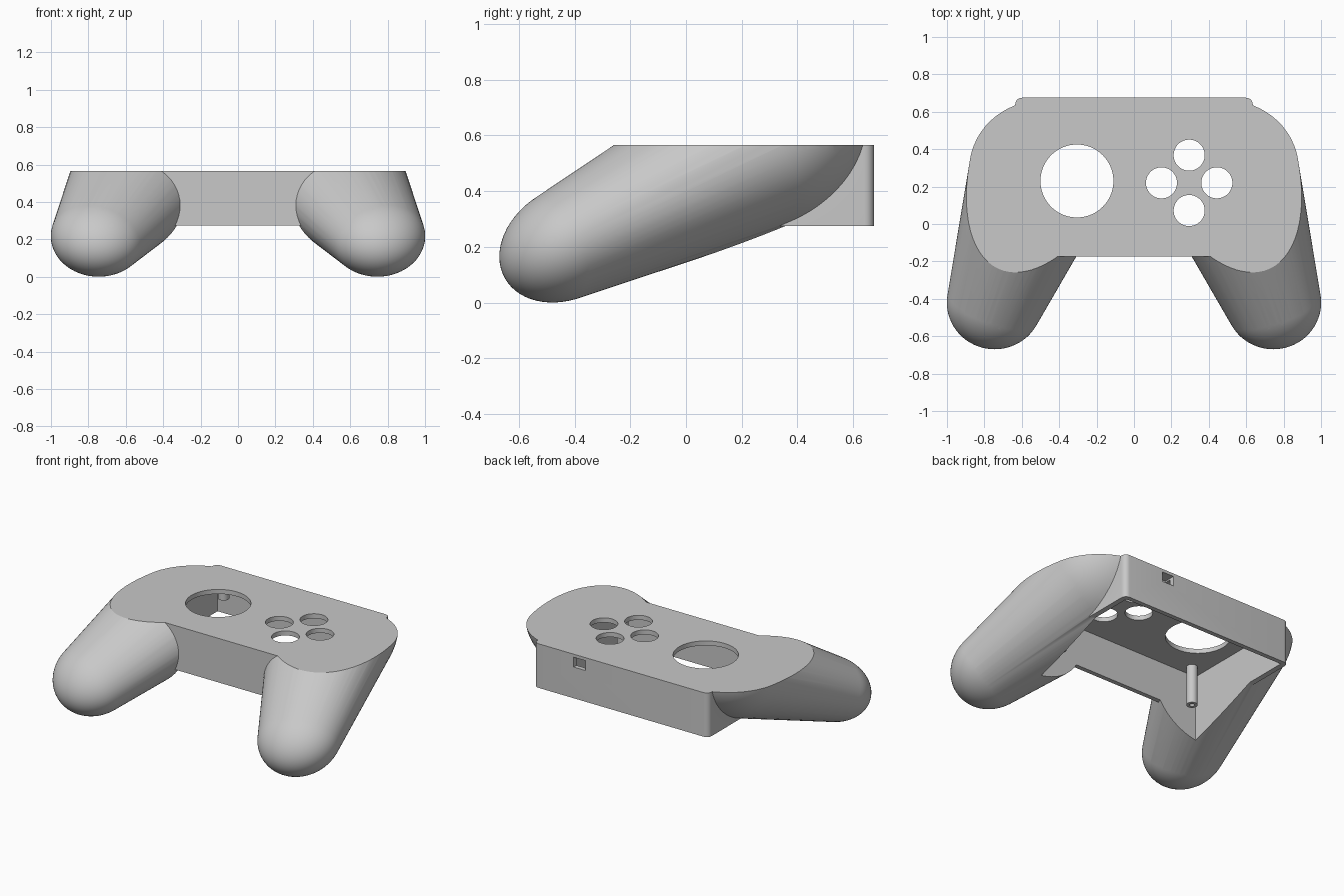
import bpy, bmesh, math
from mathutils import Matrix, Vector

old = bpy.data.objects.get("Cube")
if old:
    bpy.data.objects.remove(old, do_unlink=True)

grey = bpy.data.materials.new("light_grey_plastic")
grey.use_nodes = True
COLOUR = (0.58, 0.58, 0.58, 1)
grey.diffuse_color = COLOUR
grey.node_tree.nodes["Principled BSDF"].inputs["Base Color"].default_value = COLOUR

TOP, BOTTOM, CEILING = 0.565, 0.275, 0.535


def make(name, bm):
    bmesh.ops.recalc_face_normals(bm, faces=bm.faces)
    mesh = bpy.data.meshes.new(name)
    bm.to_mesh(mesh)
    bm.free()
    mesh.materials.append(grey)
    ob = bpy.data.objects.new(name, mesh)
    bpy.context.collection.objects.link(ob)
    return ob


def box(name, low, high, corner=0):
    bm = bmesh.new()
    low, high = Vector(low), Vector(high)
    bmesh.ops.create_cube(bm, size=1, matrix=Matrix.Translation((low + high) / 2)
                          @ Matrix.Diagonal((high - low).to_4d()))
    if corner:
        upright = [e for e in bm.edges
                   if abs(e.verts[0].co.z - e.verts[1].co.z) > 0.01]
        bmesh.ops.bevel(bm, geom=upright, offset=corner, segments=6,
                        profile=0.5, affect='EDGES')
    return make(name, bm)


def cylinder(name, x, y, radius, low, high, sides=64):
    bm = bmesh.new()
    bmesh.ops.create_cone(bm, cap_ends=True, segments=sides, radius1=radius,
                          radius2=radius, depth=high - low,
                          matrix=Matrix.Translation((x, y, (low + high) / 2)))
    return make(name, bm)


def grip(name, side):
    # Hull of two flattened, tilted balls
    bm = bmesh.new()
    tilt = Matrix.Rotation(math.radians(29.6), 4, 'X')
    for centre, size in (((0.745, -0.42, 0.217), 1), ((0.49, 0.29, 0.565), 1.53)):
        shape = Matrix.Diagonal((0.256 * size, 0.264 * size, 0.199 * size, 1))
        place = Matrix.Translation((centre[0] * side, centre[1], centre[2]))
        bmesh.ops.create_uvsphere(bm, u_segments=64, v_segments=32, radius=1,
                                  matrix=place @ tilt @ shape)
    # Keep only the points, so the hull is a single clean skin
    bmesh.ops.delete(bm, geom=bm.edges[:], context='EDGES_FACES')
    bmesh.ops.convex_hull(bm, input=bm.verts[:])
    inside = [v for v in bm.verts if not v.link_faces]
    bmesh.ops.delete(bm, geom=inside, context='VERTS')
    return make(name, bm)


def combine(target, tool, operation='DIFFERENCE'):
    mod = target.modifiers.new(tool.name, 'BOOLEAN')
    mod.operation, mod.object, mod.solver = operation, tool, 'EXACT'
    with bpy.context.temp_override(object=target, active_object=target):
        bpy.ops.object.modifier_apply(modifier=mod.name)
    bpy.data.objects.remove(tool, do_unlink=True)


def smooth(ob, degrees=30):
    bpy.ops.object.select_all(action='DESELECT')
    ob.select_set(True)
    bpy.context.view_layer.objects.active = ob
    bpy.ops.object.shade_smooth_by_angle(angle=math.radians(degrees))


# Body joined with both grips, then trimmed flat on top
shell = box("controller_shell", (-0.635, -0.175, BOTTOM), (0.635, 0.675, 0.6), 0.035)
for side in (-1, 1):
    combine(shell, grip("grip", side), 'UNION')
combine(shell, box("top_trim", (-2, -2, TOP), (2, 2, 2)))

# Open cavity underneath
combine(shell, box("cavity", (-0.6, -0.145, -0.5), (0.6, 0.645, CEILING)))

# Thumb pad opening, four button openings and cable slot
combine(shell, cylinder("pad_hole", -0.305, 0.23, 0.195, 0.5, 0.7, 96))
for dx, dy in ((0, 1), (0, -1), (1, 0), (-1, 0)):
    combine(shell, cylinder("button_hole", 0.295 + 0.148 * dx, 0.22 + 0.148 * dy,
                            0.083, 0.5, 0.7))
combine(shell, box("cable_slot", (0.26, 0.6, 0.48), (0.345, 0.75, 0.545)))
smooth(shell)

# Screw posts: long at the front, short at the rear
for label, y, low in (("front", -0.07, BOTTOM), ("rear", 0.58, 0.41)):
    for word, x in (("left", 0.51), ("right", -0.51)):
        post = cylinder(f"{label}_{word}_screw_post", x, y, 0.034, low, 0.55, 32)
        combine(post, cylinder("screw_hole", x, y, 0.015, low - 0.1, 0.5, 24))
        smooth(post)
